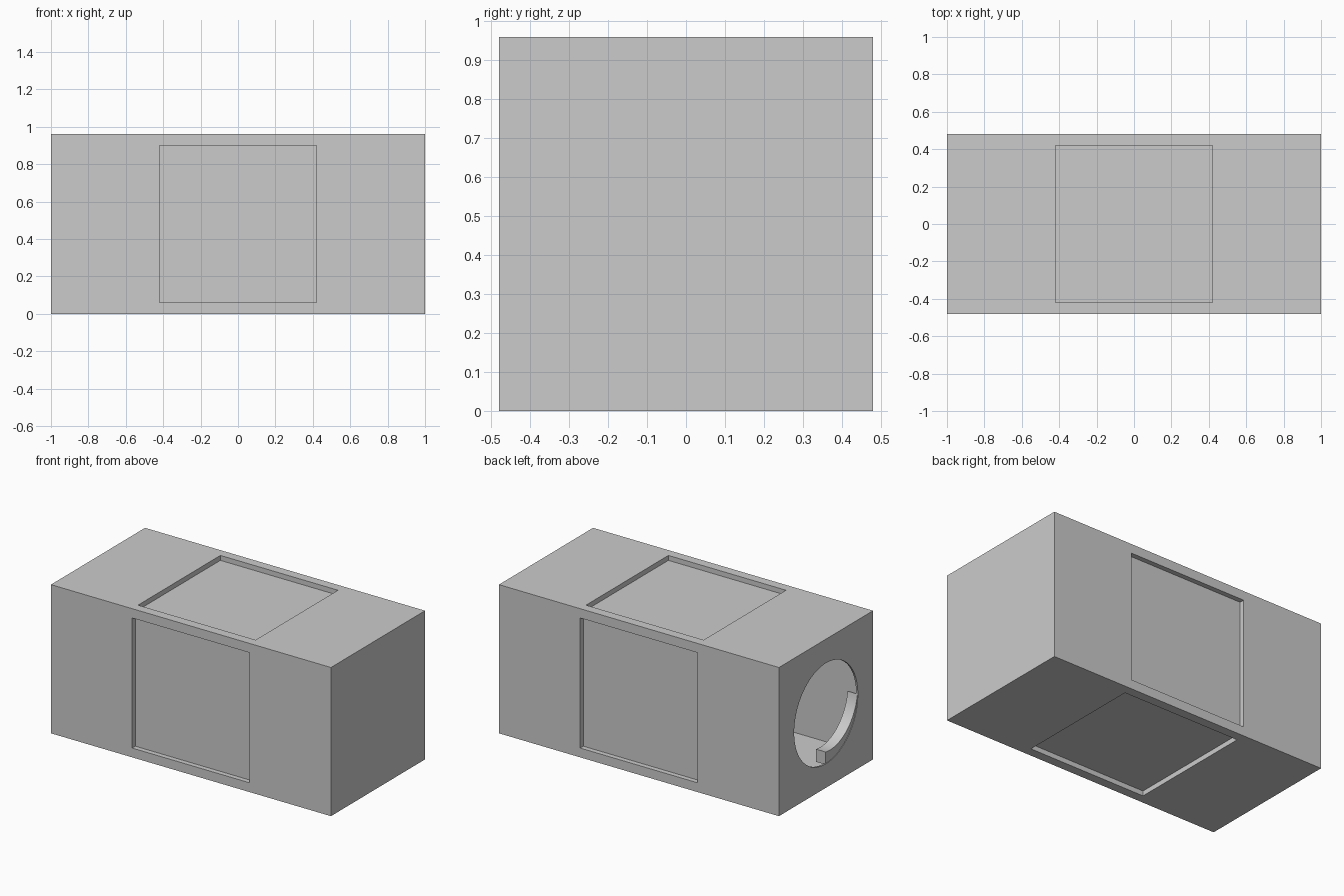
import bpy
import bmesh
from math import cos, sin, pi
from mathutils import Vector

default = bpy.data.objects.get("Cube")
if default:
    bpy.data.objects.remove(default, do_unlink=True)

HALF_X, HALF = 1.0, 0.48      # outer half sizes
RECESS, DEPTH = 0.42, 0.032   # square side recesses
INNER = 0.425                 # half size of the hollow
HOLE = 0.325                  # radius of the end opening
LIP_WALL, END_WALL = 0.012, 0.06
CENTRE = Vector((0, 0, HALF))


def box(name, low, high):
    bpy.ops.mesh.primitive_cube_add(size=1, location=(low + high) / 2)
    obj = bpy.context.object
    obj.name = name
    obj.scale = high - low
    bpy.ops.object.transform_apply(location=True, rotation=True, scale=True)
    return obj


def cut(target, cutter):
    cutter.hide_render = True
    mod = target.modifiers.new("cut", "BOOLEAN")
    mod.operation = "DIFFERENCE"
    mod.solver = "EXACT"
    mod.object = cutter
    bpy.context.view_layer.objects.active = target
    bpy.ops.object.modifier_apply(modifier=mod.name)
    bpy.data.objects.remove(cutter, do_unlink=True)


def smooth(obj):
    bpy.ops.object.select_all(action="DESELECT")
    obj.select_set(True)
    bpy.context.view_layer.objects.active = obj
    bpy.ops.object.shade_smooth_by_angle()


# Rectangular block
size = Vector((HALF_X, HALF, HALF))
body = box("block_body", CENTRE - size, CENTRE + size)

# Hollow interior
hollow_low = Vector((-HALF_X + LIP_WALL, -INNER, -INNER))
hollow_high = Vector((HALF_X - END_WALL, INNER, INNER))
cut(body, box("hollow_cutter", CENTRE + hollow_low, CENTRE + hollow_high))

# Square recess on each of the four long sides
for axis in (1, 2):
    for side in (-1, 1):
        half = Vector((RECESS, RECESS, RECESS))
        half[axis] = DEPTH
        middle = CENTRE.copy()
        middle[axis] += side * HALF
        cut(body, box("recess_cutter", middle - half, middle + half))

# Round opening in the right-hand end
bpy.ops.mesh.primitive_cylinder_add(
    vertices=96, radius=HOLE, depth=0.2,
    location=(-HALF_X, 0, HALF), rotation=(0, pi / 2, 0))
cut(body, bpy.context.object)
smooth(body)

# Tapering curved ridge along the lower edge of the opening
STEPS = 24
bm = bmesh.new()
outer, inner = [], []
for i in range(STEPS + 1):
    t = i / STEPS
    angle = -pi / 2 + t * pi / 2
    for ring, radius in ((outer, HOLE + 0.006), (inner, HOLE - 0.075 * (1 - t))):
        ring.append(bm.verts.new((-HALF_X + 0.003, -radius * cos(angle),
                                  HALF + radius * sin(angle))))
face = bm.faces.new(outer + inner[::-1])
extruded = bmesh.ops.extrude_face_region(bm, geom=[face])
moved = [v for v in extruded["geom"] if isinstance(v, bmesh.types.BMVert)]
bmesh.ops.translate(bm, verts=moved, vec=(0.07, 0, 0))
bmesh.ops.recalc_face_normals(bm, faces=bm.faces)
mesh = bpy.data.meshes.new("opening_ridge")
bm.to_mesh(mesh)
bm.free()
ridge = bpy.data.objects.new("opening_ridge", mesh)
bpy.context.collection.objects.link(ridge)
smooth(ridge)
